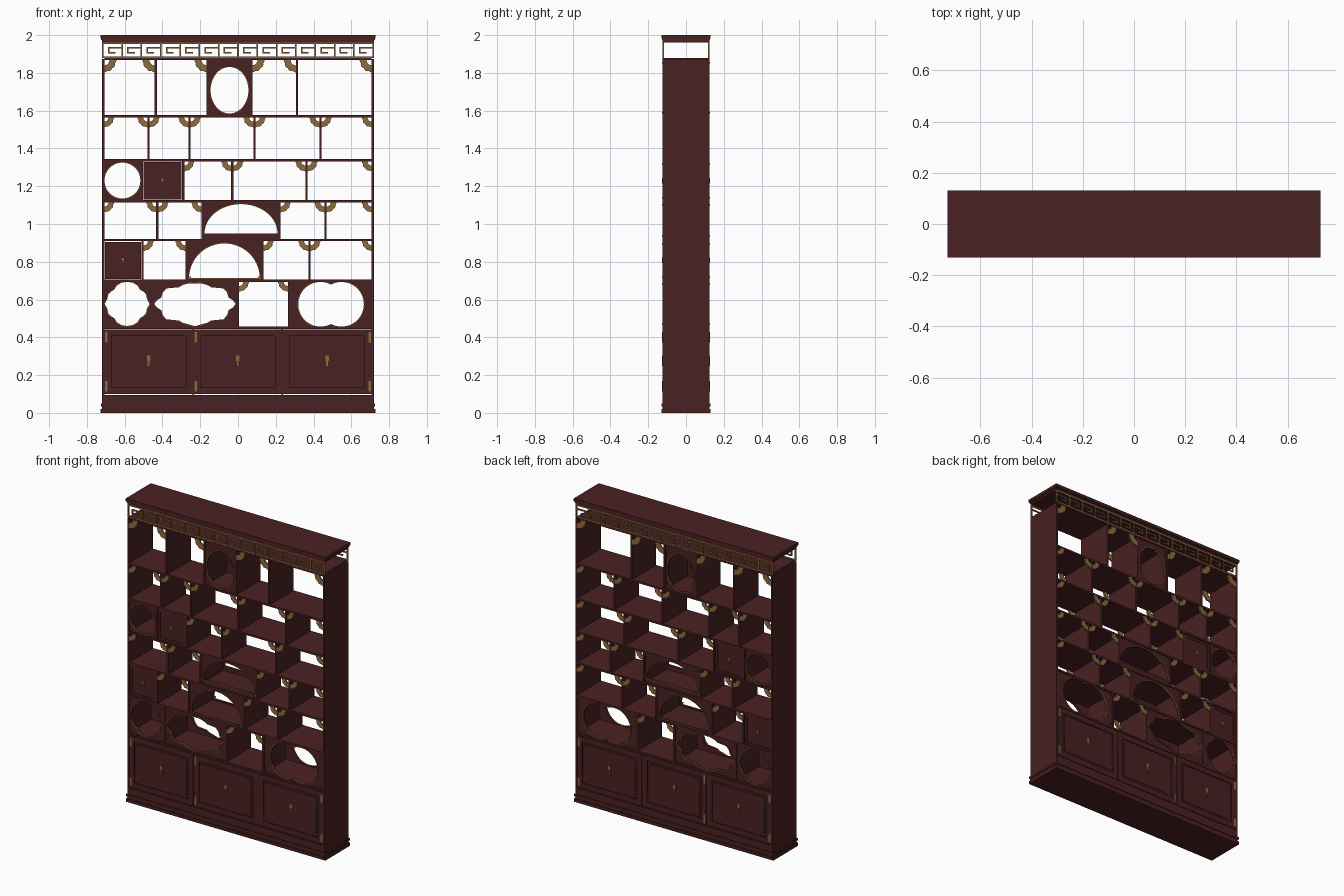
import bpy, bmesh, math
from mathutils import Matrix

old = bpy.data.objects.get("Cube")
if old:
    bpy.data.objects.remove(old)


def material(name, rgb):
    mat = bpy.data.materials.new(name)
    mat.use_nodes = True
    color = (*rgb, 1)
    mat.diffuse_color = color
    shader = mat.node_tree.nodes["Principled BSDF"]
    shader.inputs["Base Color"].default_value = color
    shader.inputs["Roughness"].default_value = 0.6
    return mat


WOOD = material("dark red wood", (0.068, 0.015, 0.016))
GOLD = material("antique gold", (0.26, 0.15, 0.045))

W, D, T = 0.72, 0.125, 0.012      # half width, half depth, board thickness
LEVELS = [0.451, 0.70, 0.915, 1.12, 1.337, 1.57, 1.873]


def add(name, mesh, mat, both_sides):
    obj = bpy.data.objects.new(name, mesh)
    bpy.context.scene.collection.objects.link(obj)
    mesh.materials.clear()
    mesh.materials.append(mat)
    if both_sides:
        mod = obj.modifiers.new("front and back", 'MIRROR')
        mod.use_axis = (False, True, False)
        mod.use_mirror_merge = False
    return obj


def boxes(name, items, mat=WOOD, both_sides=False):
    """One object made of boxes given as (x0, x1, y0, y1, z0, z1)."""
    bm = bmesh.new()
    for x0, x1, y0, y1, z0, z1 in items:
        place = Matrix.Translation(((x0 + x1) / 2, (y0 + y1) / 2, (z0 + z1) / 2))
        size = Matrix.Diagonal((x1 - x0, y1 - y0, z1 - z0, 1))
        bmesh.ops.create_cube(bm, size=1, matrix=place @ size)
    mesh = bpy.data.meshes.new(name)
    bm.to_mesh(mesh)
    bm.free()
    return add(name, mesh, mat, both_sides)


def plate(name, loops, front, thick, mat=WOOD):
    """Upright plate from outlines (x, z) with even-odd holes, on front and back."""
    curve = bpy.data.curves.new(name, 'CURVE')
    curve.dimensions, curve.fill_mode = '2D', 'BOTH'
    curve.extrude = thick / 2
    for loop in loops:
        spline = curve.splines.new('POLY')
        spline.points.add(len(loop) - 1)
        spline.use_cyclic_u = True
        for point, (x, z) in zip(spline.points, loop):
            point.co = (x, z, 0, 1)
    temp = bpy.data.objects.new(name + " outline", curve)
    mesh = bpy.data.meshes.new_from_object(temp)
    bpy.data.objects.remove(temp)
    move = Matrix.Translation((0, -front + thick / 2, 0))
    mesh.transform(move @ Matrix.Rotation(math.pi / 2, 4, 'X'))
    mesh.name = name
    return add(name, mesh, mat, True)


def rect(x0, x1, z0, z1, inset=0):
    return [(x0 + inset, z0 + inset), (x1 - inset, z0 + inset),
            (x1 - inset, z1 - inset), (x0 + inset, z1 - inset)]


def arc(cx, cz, rx, rz, start, end, steps):
    angles = [math.radians(start + (end - start) * i / steps) for i in range(steps + 1)]
    return [(cx + rx * math.cos(a), cz + rz * math.sin(a)) for a in angles]


def ellipse(cx, cz, rx, rz):
    return arc(cx, cz, rx, rz, 0, 360, 48)[:-1]


def four_way(cx, cz, quarter):
    """Closed outline from a quarter that runs from the right tip to the top."""
    half = quarter + [(-x, z) for x, z in quarter[-2::-1]]
    full = half + [(x, -z) for x, z in half[-2:0:-1]]
    return [(cx + x, cz + z) for x, z in full]


def grow(loop, edge):
    xs, zs = [p[0] for p in loop], [p[1] for p in loop]
    cx, cz = (min(xs) + max(xs)) / 2, (min(zs) + max(zs)) / 2
    sx = 1 + 2 * edge / (max(xs) - min(xs))
    sz = 1 + 2 * edge / (max(zs) - min(zs))
    return [(cx + (x - cx) * sx, cz + (z - cz) * sz) for x, z in loop]


# Plinth and cornice mouldings
def slab(w, d, z0, z1):
    return (-w, w, -d, d, z0, z1)


boxes("plinth", [slab(0.728, 0.13, 0, 0.02), slab(0.721, 0.124, 0.02, 0.035),
                 slab(0.726, 0.129, 0.035, 0.05), slab(W, D, 0.05, 0.095)])
boxes("cornice", [slab(0.72, 0.124, 1.962, 1.974), slab(0.725, 0.128, 1.974, 1.982),
                  slab(0.728, 0.131, 1.982, 2)])

# Carcass: side boards and shelves
boxes("side_boards", [(s * W - T / 2 - s * T / 2, s * W + T / 2 - s * T / 2, -D, D, 0.095, LEVELS[-1])
                      for s in (-1, 1)])
boxes("shelves", [slab(W - T, D, z - T / 2, z + T / 2) for z in LEVELS])

# Upright dividers of each row, from the lowest shelf up
DIVIDERS = [[-0.45, 0, 0.27], [-0.505, -0.273, 0.13, 0.378],
            [-0.427, -0.188, 0.22, 0.463], [-0.51, -0.29, -0.03, 0.363],
            [-0.474, -0.257, 0.087, 0.437], [-0.436, -0.16, 0.07, 0.312]]
for row, xs in enumerate(DIVIDERS):
    boxes(f"dividers_row_{row + 1}", [(x - T / 2, x + T / 2, -D, D, LEVELS[row], LEVELS[row + 1])
                                      for x in xs])

# Shaped openings, keyed by (row, cell); None is a closed small door
lobes = arc(0.437, 0.575, 0.118, 0.118, 62, 298, 36) + arc(0.548, 0.575, 0.118, 0.118, -118, 118, 36)
quatrefoil = [(0.119, 0), (0.105, 0.025), (0.1, 0.05), (0.085, 0.065), (0.068, 0.075),
              (0.055, 0.097), (0.03, 0.112), (0, 0.117)]
cartouche = [(0.215, 0), (0.2, 0.02), (0.178, 0.033), (0.17, 0.06), (0.15, 0.082), (0.115, 0.085),
             (0.085, 0.088), (0.065, 0.1), (0.035, 0.108), (0, 0.118)]
PANELS = {
    (0, 0): four_way(-0.587, 0.577, quatrefoil),
    (0, 1): four_way(-0.228, 0.577, cartouche),
    (0, 3): lobes,
    (1, 0): None,
    (1, 2): arc(-0.072, 0.713, 0.187, 0.184, 0, 180, 36),
    (2, 2): arc(0.016, 0.95, 0.193, 0.155, 0, 180, 36),
    (3, 0): ellipse(-0.612, 1.23, 0.095, 0.095),
    (3, 1): None,
    (5, 2): ellipse(-0.045, 1.708, 0.1, 0.123),
}
PLAIN_CORNERS = [(5, 1, 1), (5, 4, 1)]      # cell corners without a bracket


def bracket(x, z, side, r):
    """Scalloped quarter ring hanging in an upper corner."""
    outer = []
    for i in range(25):
        a = math.pi / 2 * i / 24
        rr = r * (0.93 + 0.07 * abs(math.cos(a * 6)))
        outer.append((x + side * rr * math.cos(a), z - rr * math.sin(a)))
    inner = [(x + side * px, z - pz) for px, pz in arc(0, 0, r * 0.42, r * 0.42, 90, 0, 10)]
    return outer + inner


def handle(name, x, z, h):
    boxes(name, [(x - 0.009, x + 0.009, -D - 0.001, -D + 0.014, z, z + h / 2),
                 (x - 0.005, x + 0.005, -D - 0.003, -D + 0.014, z - h / 2, z)], GOLD, True)


for row, xs in enumerate(DIVIDERS):
    edges = [-W + T / 2] + xs + [W - T / 2]
    z0, z1 = LEVELS[row] + T / 2, LEVELS[row + 1] - T / 2
    corners = []
    for cell, (a, b) in enumerate(zip(edges, edges[1:])):
        x0, x1 = a + T / 2, b - T / 2
        tag = f"row_{row + 1}_cell_{cell + 1}"
        if (row, cell) not in PANELS:
            r = 0.064 if row == 5 else 0.052
            corners += [bracket(x, z1, s, r) for x, s in ((x0, 1), (x1, -1))
                        if (row, cell, s) not in PLAIN_CORNERS]
            continue
        hole = PANELS[row, cell]
        if hole:
            plate(f"panel_{tag}", [rect(x0, x1, z0, z1), hole], 0.119, T)
            plate(f"rim_{tag}", [grow(hole, 0.004), hole], 0.122, 0.006, GOLD)
            boxes(f"studs_{tag}", [(x - 0.004, x + 0.004, -D - 0.003, -D + 0.01, z - 0.004, z + 0.004)
                                   for x in (x0 + 0.013, x1 - 0.013)
                                   for z in (z0 + 0.013, z1 - 0.013)], GOLD, True)
        else:
            plate(f"small_door_{tag}", [rect(x0, x1, z0, z1, 0.003)], 0.115, T)
            plate(f"small_door_frame_{tag}", [rect(x0, x1, z0, z1, 0.003),
                                              rect(x0, x1, z0, z1, 0.018)], 0.119, 0.006)
            handle(f"small_handle_{tag}", (x0 + x1) / 2, (z0 + z1) / 2, 0.03)
    plate(f"brackets_row_{row + 1}", corners, D - 0.001, 0.01, GOLD)

# Lower cupboard: three framed doors with handles and hinges
boxes("cupboard_posts", [(x - 0.004, x + 0.004, -D + 0.006, D - 0.006, 0.095, LEVELS[0])
                         for x in (-0.237, 0.234)])
DOORS = [(-0.706, -0.24, -1), (-0.234, 0.231, -1), (0.237, 0.706, 1)]
for i, (x0, x1, side) in enumerate(DOORS):
    z0, z1 = 0.1, LEVELS[0] - T / 2 - 0.003
    plate(f"door_frame_{i + 1}", [rect(x0, x1, z0, z1), rect(x0, x1, z0, z1, 0.035)], D - 0.001, T)
    plate(f"door_panel_{i + 1}", [rect(x0, x1, z0, z1, 0.03)], 0.116, 0.008)
    plate(f"door_field_{i + 1}", [rect(x0, x1, z0, z1, 0.05)], 0.121, 0.006)
    handle(f"door_handle_{i + 1}", (x0 + x1) / 2, 0.275, 0.055)
    hx = x0 + 0.009 if side < 0 else x1 - 0.009
    boxes(f"hinges_{i + 1}", [(hx - 0.007, hx + 0.007, -D - 0.002, -D + 0.008, z - 0.028, z + 0.028)
                              for z in (0.14, 0.4)], GOLD, True)

# Fretwork gallery under the cornice
COUNT, BAR = 14, 0.008
Y0, Y1 = -D + 0.001, -D + 0.009
low, high = LEVELS[-1] + T / 2, 1.962
step = (2 * W - BAR) / COUNT
fret = [(-W, W, Y0, Y1, low, low + BAR), (-W, W, Y0, Y1, high - BAR, high)]
for i in range(COUNT + 1):
    x = -W + i * step
    fret.append((x, x + BAR, Y0, Y1, low, high))
    if i < COUNT:
        a, b = x + 0.3 * step, x + step
        top, mid = high - 0.026, low + 0.024
        fret += [(a, b, Y0, Y1, top - BAR, top),
                 (a, a + BAR, Y0, Y1, mid, top - BAR),
                 (a + BAR, a + 0.4 * step, Y0, Y1, mid, mid + BAR)]
boxes("fretwork", fret, GOLD, True)
